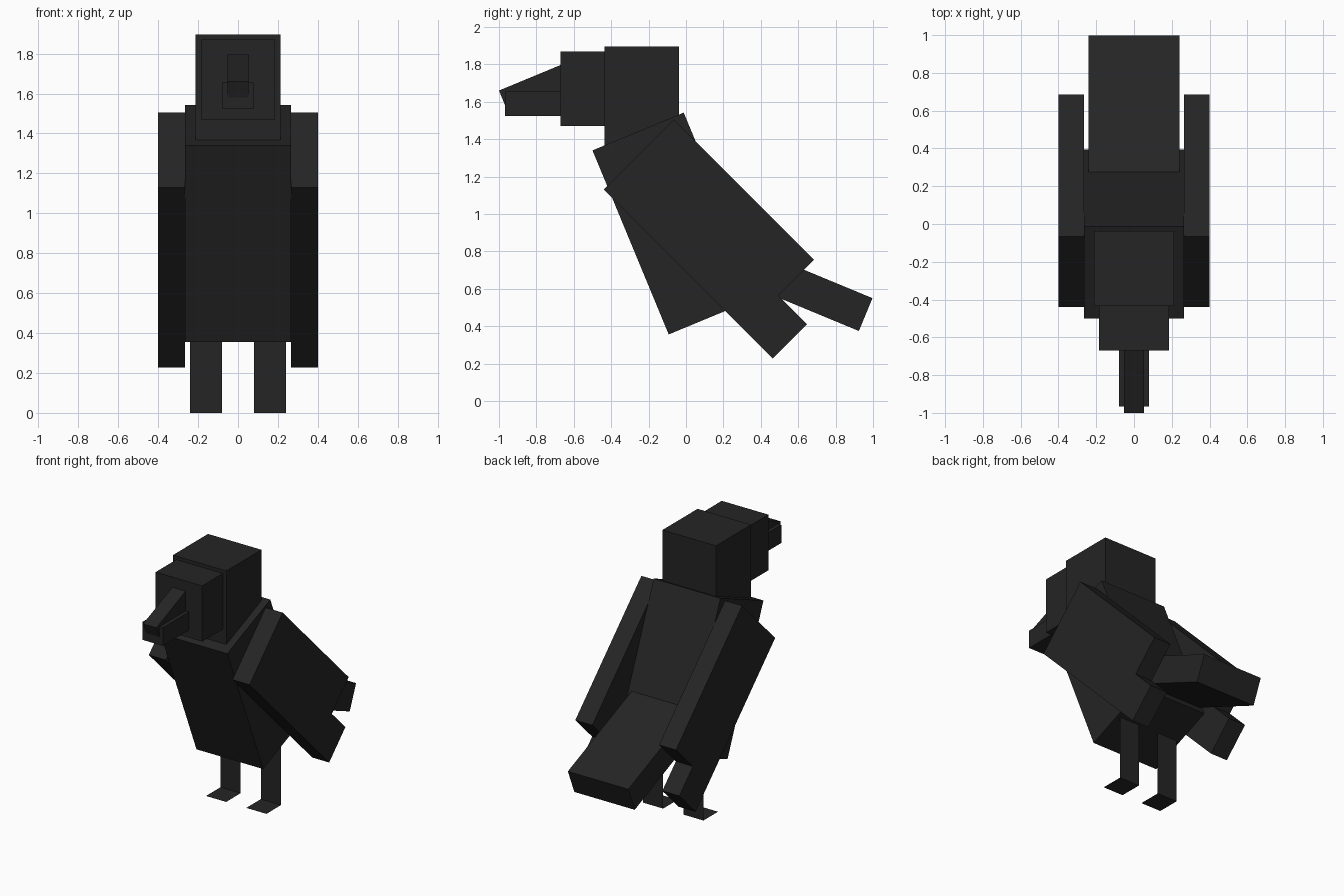
import bpy
import bmesh
from math import sin, cos, radians

cube = bpy.data.objects.get("Cube")
if cube:
    bpy.data.objects.remove(cube, do_unlink=True)

# Single charcoal plumage colour
charcoal = bpy.data.materials.new("charcoal")
charcoal.use_nodes = True
COLOUR = (0.018, 0.018, 0.018, 1)
charcoal.diffuse_color = COLOUR
charcoal.node_tree.nodes["Principled BSDF"].inputs["Base Color"].default_value = COLOUR


def finish(name, bm, mirror):
    mesh = bpy.data.meshes.new(name)
    bm.to_mesh(mesh)
    bm.free()
    mesh.materials.append(charcoal)
    obj = bpy.data.objects.new(name, mesh)
    bpy.context.collection.objects.link(obj)
    if mirror:
        obj.modifiers.new("mirror", "MIRROR").use_axis = (True, False, False)
    return obj


def prism(name, profile, x0, x1, origin=(0, 0), tilt=0, mirror=False):
    """Extrude a side profile from x0 to x1, tilted about its origin."""
    a = radians(tilt)
    bm = bmesh.new()
    verts = [bm.verts.new((x0, origin[0] + u * cos(a) - v * sin(a),
                           origin[1] + u * sin(a) + v * cos(a)))
             for u, v in profile]
    face = bm.faces.new(verts)
    moved = bmesh.ops.extrude_face_region(bm, geom=[face])["geom"]
    bmesh.ops.translate(bm, vec=(x1 - x0, 0, 0),
                        verts=[g for g in moved if isinstance(g, bmesh.types.BMVert)])
    bmesh.ops.recalc_face_normals(bm, faces=bm.faces)
    return finish(name, bm, mirror)


def rect(u0, v0, u1, v1):
    return [(u0, v0), (u1, v0), (u1, v1), (u0, v1)]


def ribbon(name, path, x0, x1, mirror=False):
    """Sheet without thickness that follows a side path."""
    bm = bmesh.new()
    rows = [[bm.verts.new((x, y, z)) for x in (x0, x1)] for y, z in path]
    for top, low in zip(rows, rows[1:]):
        bm.faces.new((top[0], low[0], low[1], top[1]))
    return finish(name, bm, mirror)


# Leaning body and tail
prism("body", rect(0, -1.065, 0.528, 0), -0.265, 0.265, (-0.5, 1.34), 22.5)
prism("tail", rect(-0.85, -0.19, 0, 0), -0.24, 0.24, (0.997, 0.55), -22.5)

# Head, muzzle and two-part beak
prism("head", rect(-0.435, 1.365, -0.037, 1.895), -0.2125, 0.2125)
prism("face", rect(-0.67, 1.47, -0.43, 1.87), -0.185, 0.185)
prism("lower_beak", rect(-0.967, 1.525, -0.66, 1.655), -0.08, 0.08)
prism("upper_beak", rect(0, -0.133, 0.42, 0), -0.053, 0.053, (-1, 1.66), 22.5)

# Wings with a stepped feather tip
wing = [(0, 0), (0.53, 0), (0.53, -1.06), (0.26, -1.06), (0.26, -1.277), (0, -1.277)]
prism("wings", wing, 0.265, 0.4, (-0.44, 1.13), 45, mirror=True)

# Paper-thin legs with flat feet
ribbon("legs", [(0.145, 0.5), (0.145, 0), (-0.02, 0)], 0.08, 0.24, mirror=True)
